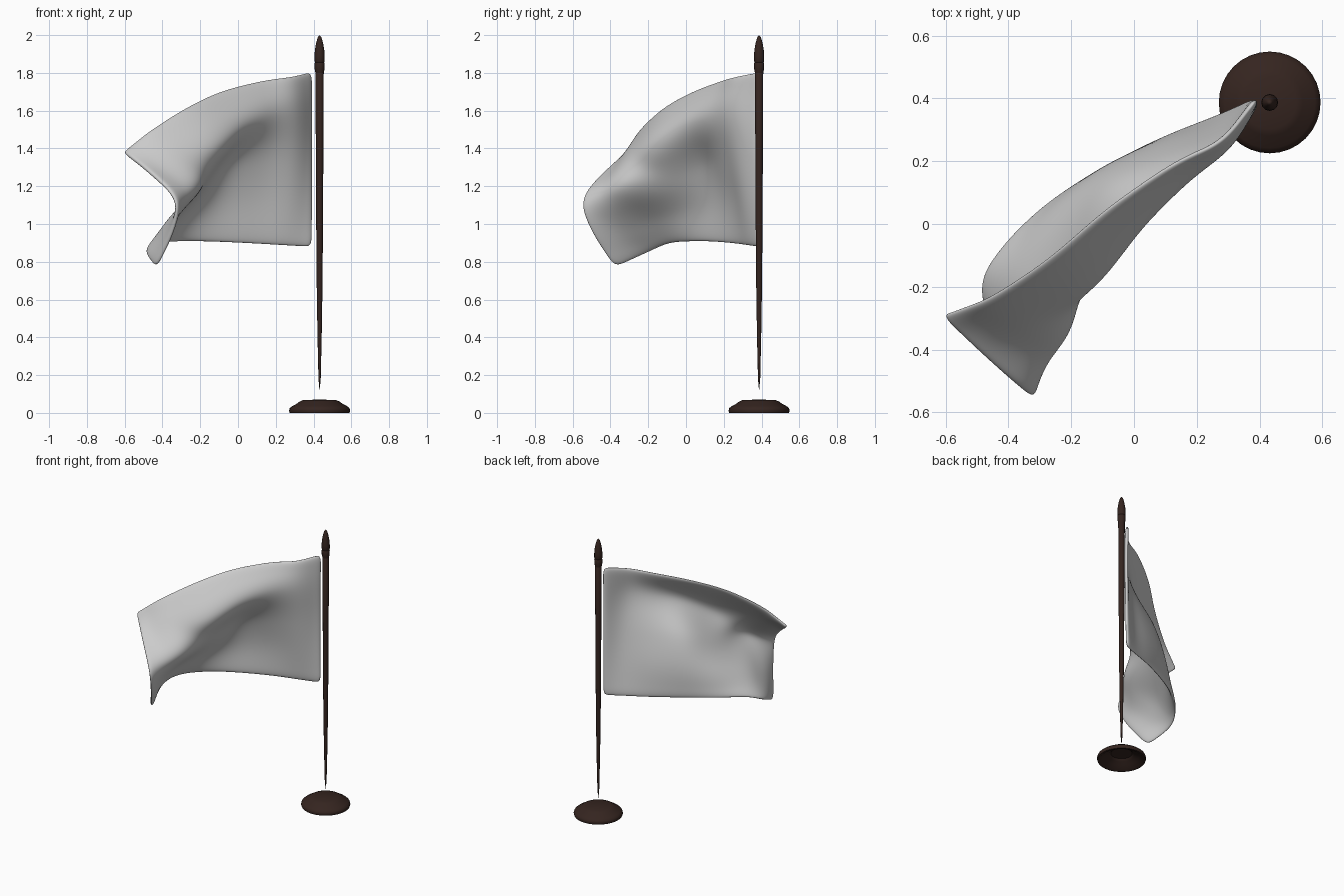
import bpy
import math

if "Cube" in bpy.data.objects:
    bpy.data.objects.remove(bpy.data.objects["Cube"])

PX, PY = 0.432, 0.387   # pole axis

wood = bpy.data.materials.new("dark_wood")
wood.diffuse_color = (0.035, 0.018, 0.014, 1)
wood.use_nodes = True
wood.node_tree.nodes["Principled BSDF"].inputs["Base Color"].default_value = wood.diffuse_color


def make_object(name, verts, faces, mat=None):
    me = bpy.data.meshes.new(name)
    me.from_pydata(verts, [], faces)
    me.validate()
    ob = bpy.data.objects.new(name, me)
    bpy.context.collection.objects.link(ob)
    if mat:
        me.materials.append(mat)
    return ob


def smooth(ob, angle):
    bpy.ops.object.select_all(action='DESELECT')
    ob.select_set(True)
    bpy.context.view_layer.objects.active = ob
    bpy.ops.object.shade_smooth_by_angle(angle=math.radians(angle))


def lathe(name, profile, sides):
    """Spin an (r, z) profile, bottom to top, whose ends lie on the axis."""
    verts = [(PX, PY, profile[0][1])]
    for r, z in profile[1:-1]:
        for i in range(sides):
            a = 2 * math.pi * i / sides
            verts.append((PX + r * math.cos(a), PY + r * math.sin(a), z))
    verts.append((PX, PY, profile[-1][1]))
    top, last = len(verts) - 1, len(verts) - 1 - sides
    faces = []
    for i in range(sides):
        j = (i + 1) % sides
        faces.append((0, 1 + j, 1 + i))
        faces.append((top, last + i, last + j))
        for k in range(len(profile) - 3):
            a = 1 + k * sides
            faces.append((a + i, a + j, a + sides + j, a + sides + i))
    ob = make_object(name, verts, faces, wood)
    smooth(ob, 40)
    return ob


def beyond(a, b, f):
    """Point past a, leading away from b."""
    return tuple(p + f * (p - q) for p, q in zip(a, b))


def resample(points, steps):
    """Catmull-Rom curve through 3D points, ends pushed out a little
    to make up for the shrinking of the subdivision."""
    p = [beyond(points[0], points[1], 1)] + points + [beyond(points[-1], points[-2], 1)]
    out = []
    for i in range(1, len(p) - 2):
        for s in range(steps):
            t = s / steps
            out.append(tuple(
                0.5 * (2 * b + (c - a) * t + (2 * a - 5 * b + 4 * c - d) * t ** 2
                       + (3 * b - a - 3 * c + d) * t ** 3)
                for a, b, c, d in zip(p[i - 1], p[i], p[i + 1], p[i + 2])))
    out.append(points[-1])
    out[0] = beyond(out[0], out[1], 0.15)
    out[-1] = beyond(out[-1], out[-2], 0.15)
    return out


# Round base with a hollow underside
lathe("base", [(0, 0.05), (0.07, 0.05), (0.085, 0.035), (0.115, 0.025), (0.14, 0.003),
               (0.158, 0.0), (0.162, 0.012), (0.158, 0.025), (0.145, 0.036),
               (0.125, 0.046), (0.106, 0.060), (0.085, 0.069), (0, 0.07)], 32)

# Tapering pole
lathe("pole", [(0, 0.115), (0.006, 0.18), (0.011, 0.4), (0.015, 0.65), (0.018, 1.0),
               (0.020, 1.4), (0.022, 1.8), (0.0, 1.83)], 12)

# Collar and pointed finial
lathe("finial", [(0, 1.79), (0.022, 1.80), (0.026, 1.82), (0.027, 1.85), (0.024, 1.856),
                 (0.027, 1.863), (0.027, 1.89), (0.025, 1.92), (0.018, 1.96),
                 (0.009, 1.99), (0, 2.0)], 12)

# Waving flag: columns from the pole to the free end, each from top to bottom
columns = [
    [(.385, .39, 1.795), (.386, .385, 1.57), (.386, .385, 1.34), (.386, .385, 1.11), (.385, .388, .888)],
    [(.28, .265, 1.772), (.30, .25, 1.60), (.285, .28, 1.36), (.27, .31, 1.12), (.26, .335, .895)],
    [(.13, .19, 1.75), (.17, .14, 1.58), (.11, .20, 1.36), (.09, .25, 1.13), (.09, .265, .905)],
    [(-.08, .045, 1.695), (.03, -.005, 1.52), (-.07, .10, 1.33), (-.11, .155, 1.12), (-.12, .155, .914)],
    [(-.26, -.11, 1.61), (-.12, -.19, 1.41), (-.165, -.09, 1.25), (-.255, .01, 1.08), (-.29, .045, .915)],
    [(-.44, -.23, 1.50), (-.30, -.30, 1.36), (-.20, -.32, 1.205), (-.345, -.18, 1.04), (-.425, -.09, .905)],
    [(-.545, -.275, 1.42), (-.41, -.37, 1.30), (-.275, -.44, 1.155), (-.375, -.32, .98), (-.48, -.21, .855)],
    [(-.60, -.295, 1.375), (-.465, -.425, 1.27), (-.33, -.54, 1.13), (-.345, -.495, .97), (-.43, -.375, .782)],
]
fine = [resample(c, 3) for c in columns]
rows = [resample([c[k] for c in fine], 3) for k in range(len(fine[0]))]
n = len(rows[0])
verts = [v for row in rows for v in row]
faces = [(r * n + c, r * n + c + 1, (r + 1) * n + c + 1, (r + 1) * n + c)
         for r in range(len(rows) - 1) for c in range(n - 1)]
flag = make_object("flag", verts, faces)
thick = flag.modifiers.new("thickness", 'SOLIDIFY')
thick.thickness = 0.025
thick.offset = 0
soft = flag.modifiers.new("soft_edges", 'SUBSURF')
soft.levels = soft.render_levels = 3
for poly in flag.data.polygons:
    poly.use_smooth = True
